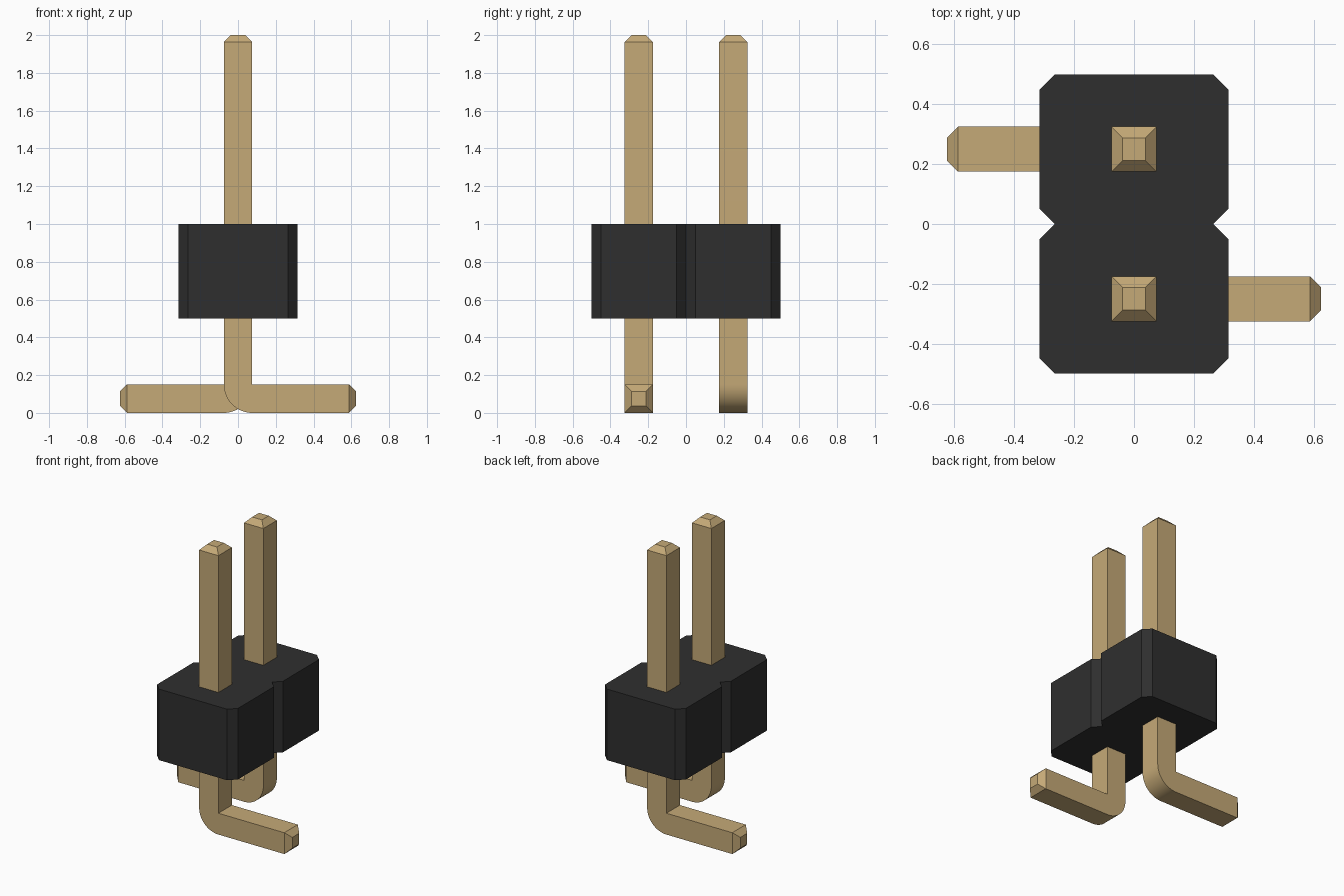
import bpy, bmesh, math
from mathutils import Vector, Matrix

cube = bpy.data.objects.get("Cube")
if cube:
    bpy.data.objects.remove(cube, do_unlink=True)


def material(name, rgb):
    mat = bpy.data.materials.new(name)
    mat.use_nodes = True
    mat.diffuse_color = (*rgb, 1)
    mat.node_tree.nodes["Principled BSDF"].inputs["Base Color"].default_value = (*rgb, 1)
    return mat


def prism(points, offset):
    """Extrude a flat polygon along an offset."""
    bm = bmesh.new()
    face = bm.faces.new([bm.verts.new(p) for p in points])
    grown = bmesh.ops.extrude_face_region(bm, geom=[face])["geom"]
    verts = [v for v in grown if isinstance(v, bmesh.types.BMVert)]
    bmesh.ops.translate(bm, verts=verts, vec=offset)
    bmesh.ops.recalc_face_normals(bm, faces=bm.faces)
    return bm


def finish(bm, name, mat):
    mesh = bpy.data.meshes.new(name)
    bm.to_mesh(mesh)
    bm.free()
    mesh.materials.append(mat)
    obj = bpy.data.objects.new(name, mesh)
    bpy.context.collection.objects.link(obj)
    return obj


plastic = material("black plastic", (0.028, 0.028, 0.028))
metal = material("tan metal", (0.56, 0.40, 0.185))

# Housing: two chamfered blocks joined at a notched waist
W, D, C, LOW, HIGH = 0.315, 0.5, 0.05, 0.5, 1.0
side = [(W - C, -D), (W, C - D), (W, -C), (W - C, 0), (W, C), (W, D - C), (W - C, D)]
outline = side + [(-x, -y) for x, y in side]
finish(prism([(x, y, LOW) for x, y in outline], (0, 0, HIGH - LOW)), "housing", plastic)

# Pins: square bar with a rounded outer bend and tapered ends
R, BEND, TIP, REACH, TOP = 0.075, 0.15, 0.037, 0.625, 2.0


def pin(name, y, turn):
    arc = [math.radians(180 + 90 * i / 16) for i in range(17)]
    path = [(R + BEND * math.cos(a), BEND + BEND * math.sin(a)) for a in arc]
    path += [(REACH - TIP, 0), (REACH - TIP, 2 * R), (R, 2 * R), (R, TOP - TIP), (-R, TOP - TIP)]
    bm = prism([(x, -R, z) for x, z in path], (0, 2 * R, 0))
    # Tapered ends
    for axis in (Vector((1, 0, 0)), Vector((0, 0, 1))):
        end = max(bm.faces, key=lambda f: f.calc_center_median().dot(axis))
        bmesh.ops.inset_region(bm, faces=[end], thickness=TIP, use_even_offset=True)
        bmesh.ops.translate(bm, verts=end.verts, vec=axis * TIP)
    bm.transform(Matrix.Translation((0, y, 0)) @ Matrix.Rotation(turn, 4, 'Z'))
    obj = finish(bm, name, metal)
    bpy.ops.object.select_all(action='DESELECT')
    bpy.context.view_layer.objects.active = obj
    obj.select_set(True)
    bpy.ops.object.shade_smooth_by_angle(angle=math.radians(20))


pin("front_pin", -0.25, 0)
pin("back_pin", 0.25, math.pi)
